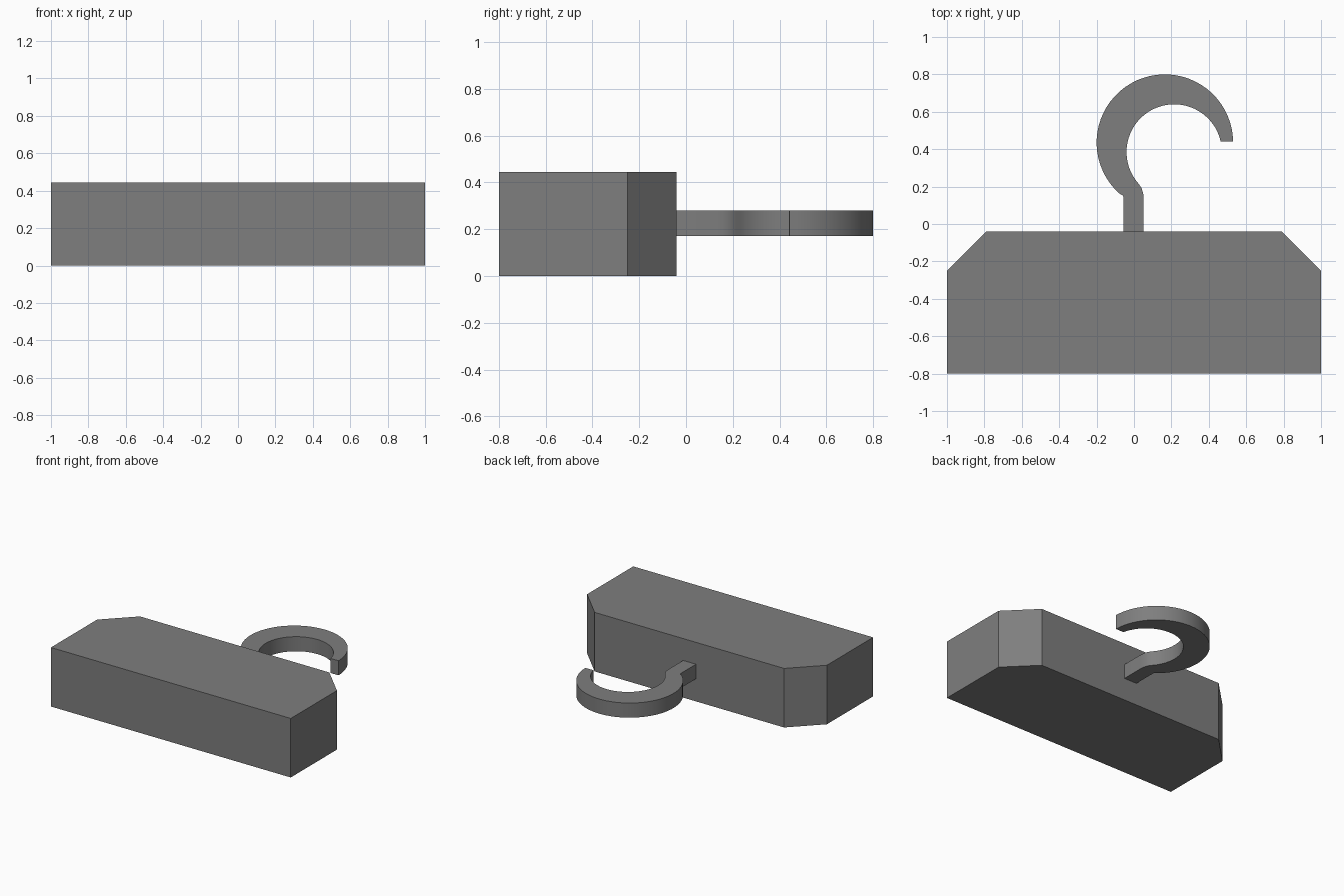
import bpy
import bmesh
import math

cube = bpy.data.objects.get("Cube")
if cube:
    bpy.data.objects.remove(cube, do_unlink=True)

GREY = (0.21, 0.21, 0.21, 1)
grey = bpy.data.materials.new("plain grey")
grey.use_nodes = True
grey.diffuse_color = GREY
grey.node_tree.nodes["Principled BSDF"].inputs["Base Color"].default_value = GREY


def extrude_outline(name, outline, bottom, top):
    """Make a solid by raising a flat outline from bottom to top."""
    bm = bmesh.new()
    face = bm.faces.new([bm.verts.new((x, y, bottom)) for x, y in outline])
    raised = bmesh.ops.extrude_face_region(bm, geom=[face])
    verts = [v for v in raised["geom"] if isinstance(v, bmesh.types.BMVert)]
    bmesh.ops.translate(bm, verts=verts, vec=(0, 0, top - bottom))
    bmesh.ops.recalc_face_normals(bm, faces=bm.faces)
    mesh = bpy.data.meshes.new(name)
    bm.to_mesh(mesh)
    bm.free()
    mesh.materials.append(grey)
    obj = bpy.data.objects.new(name, mesh)
    bpy.context.collection.objects.link(obj)
    return obj


def arc(cx, cy, radius, start, end, steps):
    """Points along a circle between two angles in degrees."""
    angles = [math.radians(start + (end - start) * i / steps) for i in range(steps + 1)]
    return [(cx + radius * math.cos(a), cy + radius * math.sin(a)) for a in angles]


# Block with two chamfered back corners
half = [(1, -0.8), (1, -0.25), (0.79, -0.04)]
extrude_outline("body", half + [(-x, y) for x, y in reversed(half)], 0, 0.445)

# Tapering hook: outer sweep, straight shank, then the off-centre inner sweep
outer = arc(0.165, 0.435, 0.365, 1, 228, 40)
shank = [(-0.06, 0.152), (-0.055, 0.14), (-0.055, -0.04),
         (0.052, -0.04), (0.052, 0.13), (0.049, 0.165), (0.04, 0.193)]
inner = arc(0.215, 0.385, 0.255, 222, 12.5, 36)
hook = extrude_outline("hook", outer + shank + inner, 0.17, 0.28)

# Soften the curved walls, keep the rims crisp
bpy.ops.object.select_all(action="DESELECT")
hook.select_set(True)
bpy.context.view_layer.objects.active = hook
bpy.ops.object.shade_smooth_by_angle(angle=math.radians(30))
